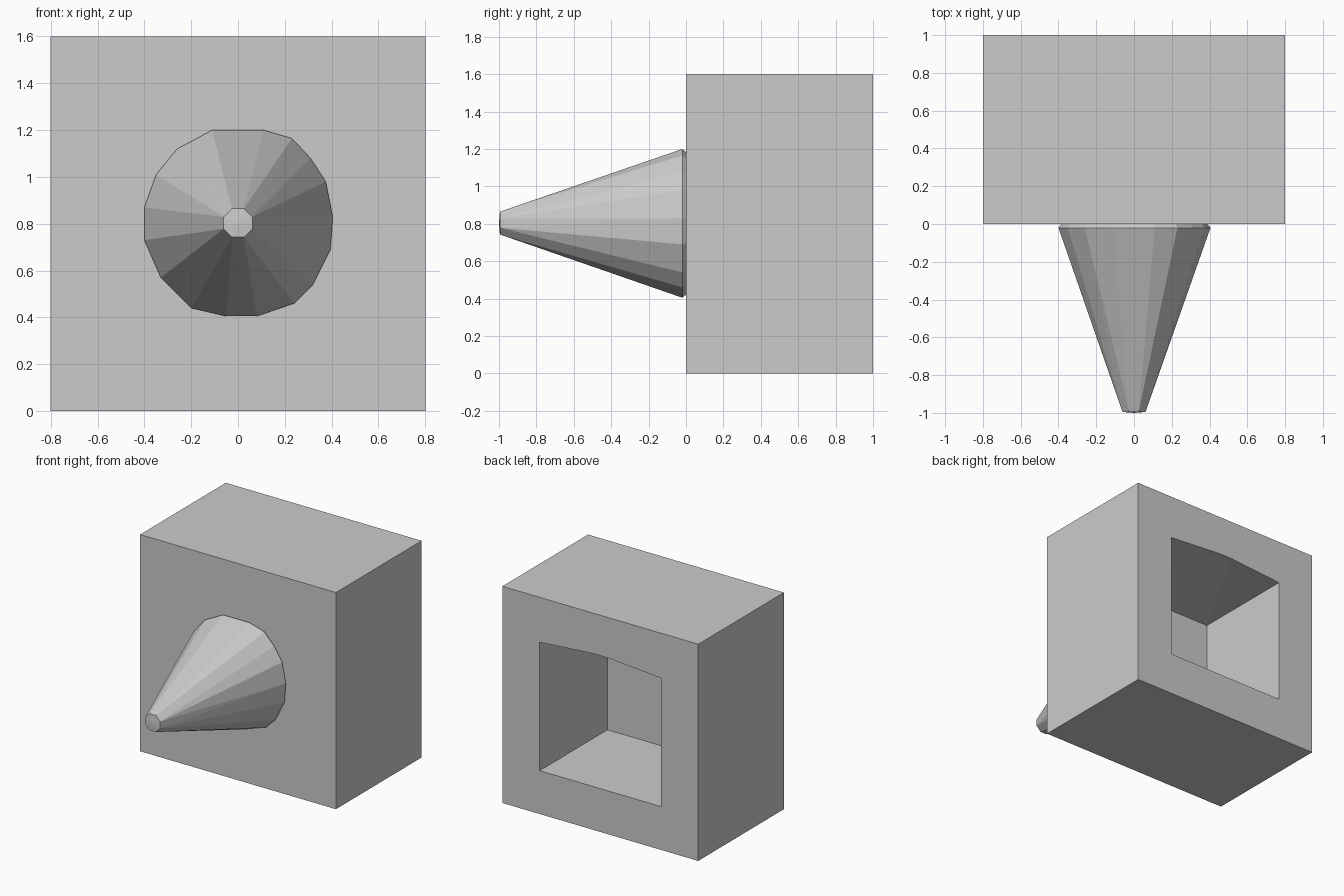
import bpy, bmesh
from math import cos, sin, pi

if "Cube" in bpy.data.objects:
    bpy.data.objects.remove(bpy.data.objects["Cube"])


def hull_object(name, points):
    """Flat-faced convex solid around a set of points."""
    bm = bmesh.new()
    for p in points:
        bm.verts.new(p)
    res = bmesh.ops.convex_hull(bm, input=bm.verts[:])
    loose = {v for v in res["geom_interior"] if isinstance(v, bmesh.types.BMVert)}
    bmesh.ops.delete(bm, geom=list(loose), context='VERTS')
    bmesh.ops.recalc_face_normals(bm, faces=bm.faces[:])
    mesh = bpy.data.meshes.new(name)
    bm.to_mesh(mesh)
    bm.free()
    obj = bpy.data.objects.new(name, mesh)
    bpy.context.collection.objects.link(obj)
    return obj


# Main block
block = hull_object("housing", [(x, y, z) for x in (-0.8, 0.8)
                                for y in (0, 1) for z in (0, 1.6)])

# Recess in the back, its top edge slightly peaked at the opening
recess = hull_object("recess_cutter", [(x, y, z) for x in (-0.495, 0.495)
                                       for y in (0.21, 1.1) for z in (0.32, 1.268)]
                     + [(0, 1.1, 1.306)])
recess.hide_render = True
recess.hide_viewport = True
cut = block.modifiers.new("recess", 'BOOLEAN')
cut.operation = 'DIFFERENCE'
cut.solver = 'EXACT'
cut.object = recess

# Tapered nozzle: uneven faceted rim, narrow eight-sided tip
cz = 0.8
rim = [(-0.11, 1.2), (0.11, 1.2), (0.23, 1.165), (0.31, 1.08), (0.375, 0.98),
       (0.405, 0.83), (0.395, 0.69), (0.32, 0.54), (0.24, 0.46), (0.08, 0.405),
       (-0.05, 0.405), (-0.2, 0.44), (-0.33, 0.57), (-0.4, 0.73), (-0.4, 0.87),
       (-0.35, 1.01), (-0.26, 1.12)]
pts = [(x, -0.02, z) for x, z in rim]
pts += [(x * 0.96, 0, cz + (z - cz) * 0.96) for x, z in rim]
pts += [(0.066 * cos((i + 0.5) * pi / 4), -0.995, cz + 0.004 + 0.066 * sin((i + 0.5) * pi / 4))
        for i in range(8)]
pts.append((0, -1.0, cz))
hull_object("nozzle", pts)
